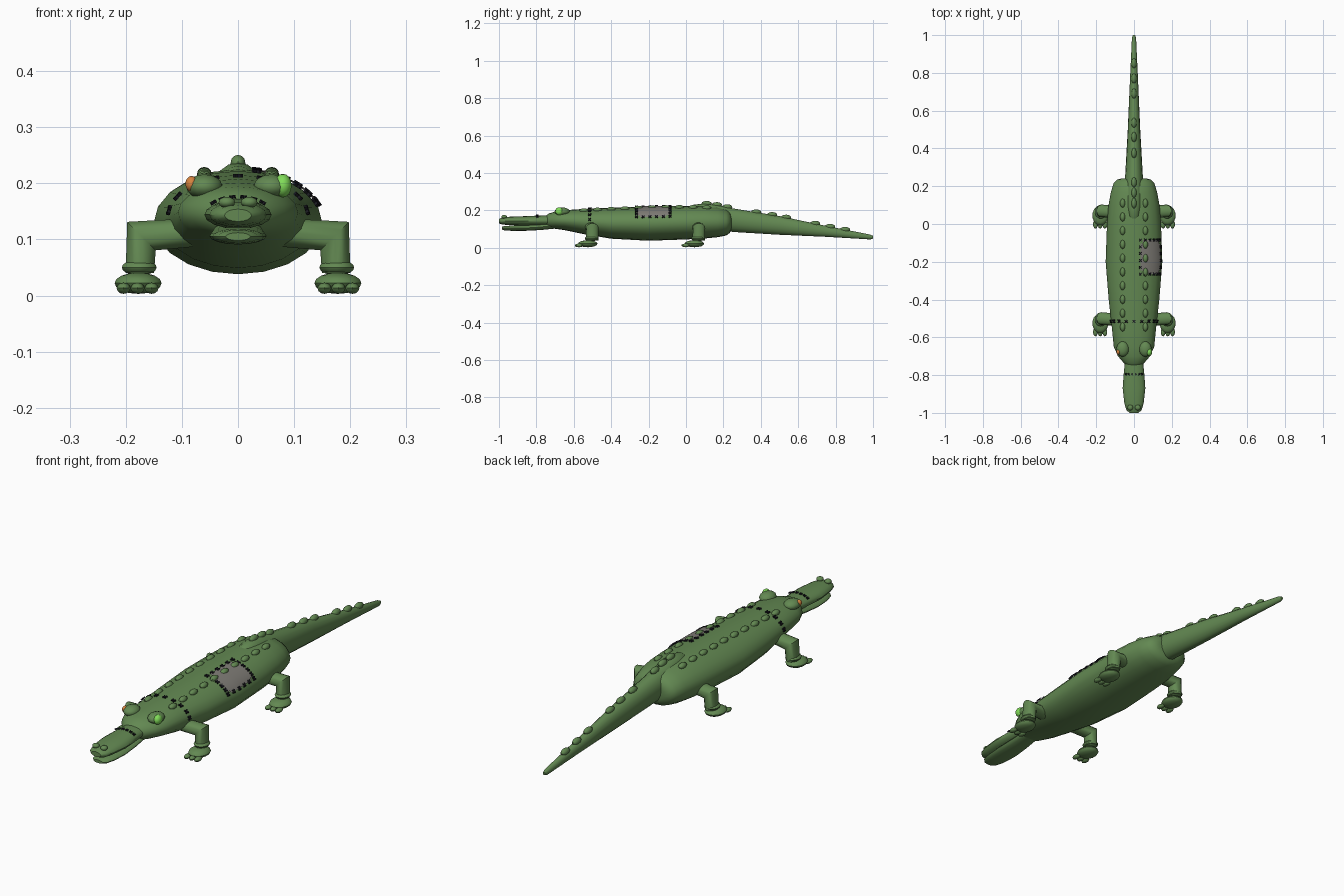
import bpy, bmesh, math
from mathutils import Vector, Matrix

cube = bpy.data.objects.get("Cube")
if cube:
    bpy.data.objects.remove(cube, do_unlink=True)


def material(name, rgb):
    m = bpy.data.materials.new(name)
    m.use_nodes = True
    m.diffuse_color = (*rgb, 1)
    m.node_tree.nodes["Principled BSDF"].inputs["Base Color"].default_value = (*rgb, 1)
    return m


GREEN = material("skin_green", (0.125, 0.25, 0.085))
GREY = material("patch_grey", (0.21, 0.2, 0.18))
BLACK = material("stitch_black", (0.01, 0.01, 0.015))
LIME = material("eye_lime", (0.22, 0.72, 0.1))
ORANGE = material("eye_orange", (0.68, 0.23, 0.05))


def finish(name, bm, mat, smooth=True):
    bmesh.ops.recalc_face_normals(bm, faces=bm.faces)
    mesh = bpy.data.meshes.new(name)
    bm.to_mesh(mesh)
    bm.free()
    mesh.materials.append(mat)
    ob = bpy.data.objects.new(name, mesh)
    bpy.context.scene.collection.objects.link(ob)
    if smooth:
        bpy.ops.object.select_all(action='DESELECT')
        ob.select_set(True)
        bpy.context.view_layer.objects.active = ob
        bpy.ops.object.shade_smooth_by_angle(angle=math.radians(40))
    return ob


def skin(name, rings, mat):
    """Closed tube through rings of points, with capped ends."""
    bm = bmesh.new()
    loops = [[bm.verts.new(p) for p in ring] for ring in rings]
    for a, b in zip(loops, loops[1:]):
        for i in range(len(a)):
            j = (i + 1) % len(a)
            bm.faces.new((a[i], a[j], b[j], b[i]))
    bm.faces.new(loops[0])
    bm.faces.new(loops[-1])
    return finish(name, bm, mat)


def section(stations, y):
    """Half width, centre height and half height at y."""
    for a, b in zip(stations, stations[1:]):
        if a[0] <= y <= b[0]:
            t = (y - a[0]) / (b[0] - a[0])
            return [p + (q - p) * t for p, q in zip(a[1:], b[1:])]
    return stations[-1][1:]


def surface(stations, y, angle):
    w, zc, h = section(stations, y)
    return Vector((w * math.cos(angle), y, zc + h * math.sin(angle)))


def loft(name, stations, sides=20):
    return skin(name, [[surface(stations, s[0], math.tau * i / sides) for i in range(sides)]
                       for s in stations], GREEN)


def ellipsoid(name, centre, radii, mat=GREEN, u=14, v=8):
    bm = bmesh.new()
    bmesh.ops.create_uvsphere(bm, u_segments=u, v_segments=v, radius=1)
    bm.transform(Matrix.Translation(centre) @ Matrix.Diagonal((*radii, 1)))
    return finish(name, bm, mat)


# Trunk and head in one, then tail and jaws: y, half width, centre z, half height
BODY = [(-0.75, 0.035, 0.145, 0.025), (-0.735, 0.055, 0.145, 0.038), (-0.7, 0.085, 0.148, 0.046),
        (-0.65, 0.107, 0.148, 0.053), (-0.55, 0.117, 0.141, 0.067), (-0.4, 0.134, 0.132, 0.083),
        (-0.2, 0.15, 0.13, 0.092), (0, 0.143, 0.135, 0.09), (0.1, 0.135, 0.137, 0.087),
        (0.17, 0.122, 0.137, 0.08), (0.215, 0.108, 0.136, 0.07), (0.235, 0.09, 0.136, 0.056),
        (0.242, 0.06, 0.136, 0.038)]
TAIL = [(0.01, 0.012, 0.205, 0.01), (0.04, 0.033, 0.198, 0.033), (0.1, 0.045, 0.188, 0.049),
        (0.17, 0.048, 0.165, 0.064), (0.25, 0.047, 0.148, 0.063), (0.5, 0.033, 0.12, 0.05),
        (0.75, 0.022, 0.088, 0.029), (0.985, 0.011, 0.058, 0.013), (1, 0.006, 0.057, 0.007)]
UPPER = [(-1, 0.024, 0.143, 0.011), (-0.985, 0.04, 0.143, 0.018), (-0.95, 0.051, 0.144, 0.022),
         (-0.87, 0.06, 0.144, 0.025), (-0.8, 0.055, 0.145, 0.027), (-0.7, 0.045, 0.146, 0.028)]
LOWER = [(-0.985, 0.022, 0.105, 0.007), (-0.97, 0.036, 0.105, 0.012), (-0.93, 0.046, 0.105, 0.014),
         (-0.86, 0.051, 0.106, 0.015), (-0.78, 0.047, 0.111, 0.016), (-0.68, 0.04, 0.122, 0.017)]
loft("body", BODY)
loft("tail", TAIL, 16)
loft("upper_jaw", UPPER, 16)
loft("lower_jaw", LOWER, 16)

# Ridge bumps along tail and back
for y in (0.11, 0.165, 0.22, 0.375, 0.46, 0.535, 0.69, 0.77, 0.85):
    top = surface(TAIL, y, math.pi / 2)
    ellipsoid("tail_bump", top, (0.014, 0.028, 0.015), u=10, v=6)
for i in range(10):
    y = 0.11 - i * 0.0728
    for side in (-1, 1):
        w = section(BODY, y)[0]
        p = surface(BODY, y, math.acos(side * 0.06 / w))
        ellipsoid("back_bump", p, (0.014, 0.024, 0.013), u=10, v=6)

# Nostrils, eyes and legs on both sides
for side, label in ((1, "left"), (-1, "right")):
    ellipsoid(label + "_nostril", (side * 0.02, -0.972, 0.166), (0.015, 0.015, 0.01))
    ellipsoid(label + "_eye_socket", (side * 0.06, -0.662, 0.194), (0.033, 0.041, 0.022))
    for y, part in ((-0.505, "front"), (0.065, "hind")):
        name = label + "_" + part + "_"
        # Bent leg: horizontal upper part mitred to the upright shank
        path = [((0.07, y - 0.005, 0.113), (0, 0, 1)), ((0.172, y + 0.005, 0.106), (1, 0, 1)),
                ((0.175, y + 0.003, 0.04), (1, 0, 0))]
        rings = []
        for centre, across in path:
            ring = []
            for i in range(14):
                a = math.tau * i / 14
                p = Vector(centre) + 0.026 * math.sin(a) * Vector(across)
                p.y += 0.033 * math.cos(a)
                p.x *= side
                ring.append(p)
            rings.append(ring)
        skin(name + "leg", rings, GREEN)
        ellipsoid(name + "ankle", (side * 0.176, y, 0.05), (0.032, 0.037, 0.014))
        ellipsoid(name + "foot", (side * 0.178, y - 0.02, 0.022), (0.043, 0.052, 0.019))
        for k in (-1, 0, 1):
            ellipsoid(name + "toe", (side * (0.179 + k * 0.025), y - 0.067, 0.013),
                      (0.013, 0.023, 0.01), u=10, v=6)

# Mismatched eyeballs
ellipsoid("left_eye", (0.08, -0.678, 0.196), (0.016, 0.021, 0.021), LIME)
ellipsoid("right_eye", (-0.083, -0.677, 0.199), (0.011, 0.014, 0.014), ORANGE)

# Sewn patch hugging the left flank, with cut corners
Y0, Y1, A0, A1, N = -0.265, -0.085, math.radians(22), math.radians(77), 10
bm = bmesh.new()
grid = []
for i in range(N + 1):
    row = []
    for j in range(N + 1):
        p = surface(BODY, Y0 + (Y1 - Y0) * i / N, A0 + (A1 - A0) * j / N)
        out = Vector((p.x, 0, (p.z - 0.13) * 2)).normalized()
        row.append(bm.verts.new(p + out * 0.004))
    grid.append(row)
for i in range(N):
    for j in range(N):
        if min(i, N - 1 - i) + min(j, N - 1 - j) >= 1:
            bm.faces.new((grid[i][j], grid[i + 1][j], grid[i + 1][j + 1], grid[i][j + 1]))
bmesh.ops.delete(bm, geom=[v for v in bm.verts if not v.link_faces], context='VERTS')
finish("flank_patch", bm, GREY)


def stitches(name, stations, spots, size):
    """Small crossed threads lying on a lofted surface."""
    bm = bmesh.new()
    for y, a in spots:
        p = surface(stations, y, a)
        along = (surface(stations, y + 0.005, a) - p).normalized()
        round_ = (surface(stations, y, a + 0.02) - p).normalized()
        normal = round_.cross(along).normalized()
        if normal.z < 0:
            normal.negate()
        round_ = normal.cross(along)
        for turn in (1, -1):
            u = (along + round_ * turn).normalized()
            frame = Matrix((u, normal.cross(u), normal)).transposed().to_4x4()
            m = Matrix.Translation(p + normal * 0.004) @ frame
            bmesh.ops.create_cube(bm, size=1, matrix=m @ Matrix.Diagonal(
                (size, size * 0.25, 0.006, 1)))
    finish(name, bm, BLACK, smooth=False)


edge = []
for k in range(6):
    t = k / 5
    y, a = Y0 + (Y1 - Y0) * t, A0 + (A1 - A0) * t
    edge += [(y, A0), (y, A1), (Y0, a), (Y1, a)]
stitches("patch_stitches", BODY, edge, 0.019)
stitches("neck_stitches", BODY,
         [(-0.515, math.radians(10 + 20 * k)) for k in range(9)], 0.02)
stitches("snout_stitches", UPPER,
         [(-0.795, math.radians(40 + 20 * k)) for k in range(6)], 0.013)
